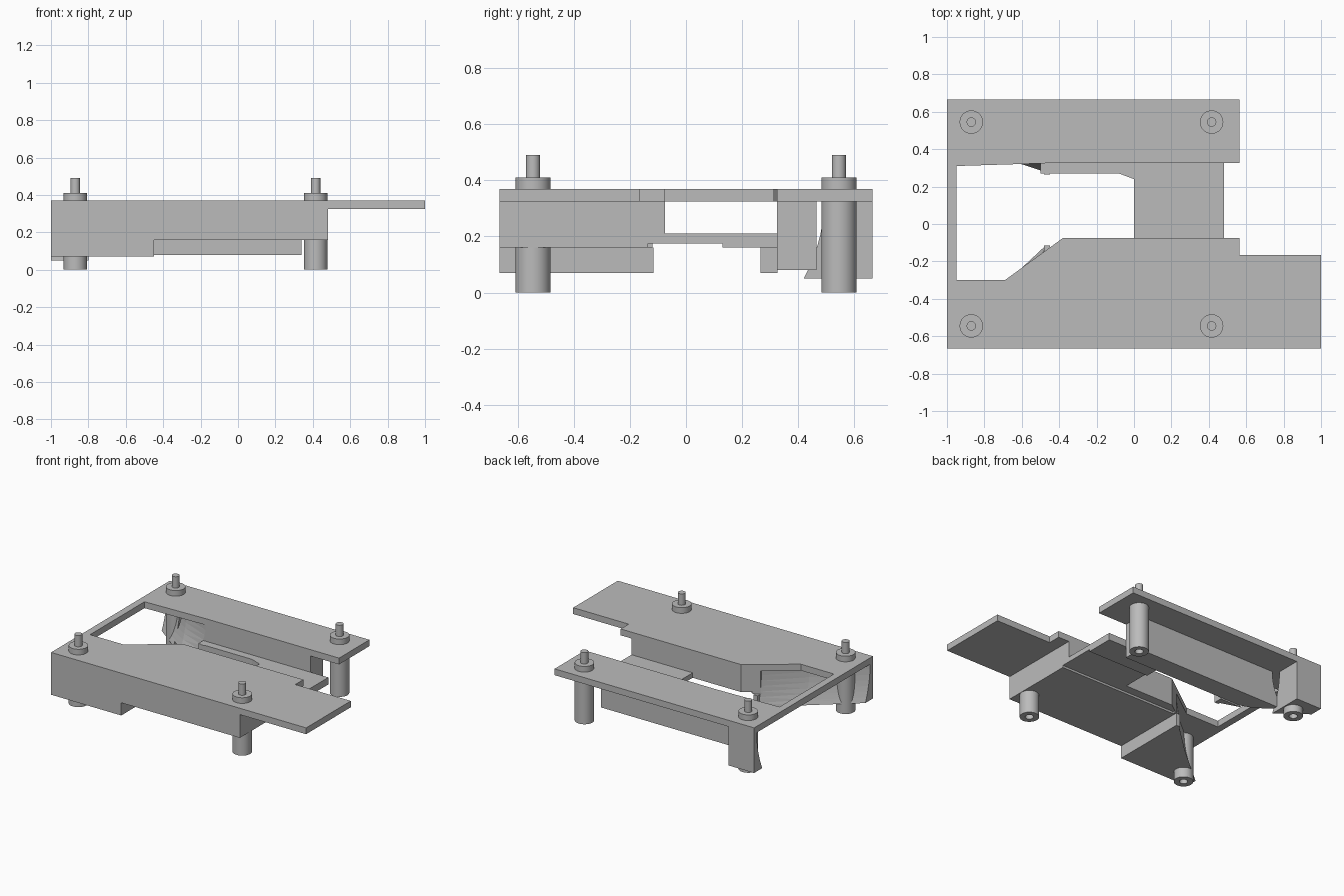
import bpy, bmesh, math

cube = bpy.data.objects.get("Cube")
if cube:
    bpy.data.objects.remove(cube, do_unlink=True)

gray = bpy.data.materials.new("plain_gray")
gray.use_nodes = True
gray.diffuse_color = (0.5, 0.5, 0.5, 1)
gray.node_tree.nodes["Principled BSDF"].inputs["Base Color"].default_value = (0.5, 0.5, 0.5, 1)


def finish(name, bm):
    bmesh.ops.recalc_face_normals(bm, faces=bm.faces)
    mesh = bpy.data.meshes.new(name)
    bm.to_mesh(mesh)
    bm.free()
    mesh.materials.append(gray)
    obj = bpy.data.objects.new(name, mesh)
    bpy.context.collection.objects.link(obj)
    return obj


def prism(name, outline, z0, z1):
    bm = bmesh.new()
    base = bm.faces.new([bm.verts.new((x, y, z0)) for x, y in outline])
    top = bmesh.ops.extrude_face_region(bm, geom=[base])["geom"]
    for v in top:
        if isinstance(v, bmesh.types.BMVert):
            v.co.z = z1
    return finish(name, bm)


def box(name, x0, x1, y0, y1, z0, z1):
    return prism(name, [(x0, y0), (x1, y0), (x1, y1), (x0, y1)], z0, z1)


def cut(obj, cutter):
    mod = obj.modifiers.new("cut", 'BOOLEAN')
    mod.operation = 'DIFFERENCE'
    mod.solver = 'EXACT'
    mod.object = cutter
    cutter.hide_render = True
    cutter.hide_set(True)


def funnel_cutter():
    # Each station: x, front edge (bottom, top), back edge (bottom, top)
    stations = [(-1.02, -0.58, -0.65, 0.58, 0.65),
                (-0.7, -0.31, -0.385, 0.33, 0.42),
                (-0.48, -0.11, -0.16, 0.265, 0.325)]
    steps, low, high = 8, 0.03, 0.325
    bm = bmesh.new()
    rings = []
    for x, fb, ft, bb, bt in stations:
        front, back = [], []
        for i in range(steps + 1):
            t = i / steps
            flare = (1 - t) ** 2
            z = low + (high - low) * t
            front.append(bm.verts.new((x, ft + (fb - ft) * flare, z)))
            back.append(bm.verts.new((x, bt + (bb - bt) * flare, z)))
        rings.append(front + back[::-1])
    n = len(rings[0])
    for a, b in zip(rings, rings[1:]):
        for i in range(n):
            j = (i + 1) % n
            bm.faces.new((a[i], a[j], b[j], b[i]))
    bm.faces.new(rings[0])
    bm.faces.new(rings[-1])
    bmesh.ops.triangulate(bm, faces=bm.faces)
    return finish("funnel_cutter", bm)


# Top plate: one outline around the open bay
prism("top_plate", [
    (-1, -0.665), (1, -0.665), (1, -0.165), (0.565, -0.165), (0.565, -0.075),
    (-0.38, -0.075), (-0.69, -0.3), (-0.95, -0.3), (-0.95, 0.31),
    (-0.47, 0.325), (0.565, 0.325), (0.565, 0.665), (-1, 0.665)], 0.325, 0.37)

# Front body and its deeper leg
front_body = prism("front_body", [
    (-1, -0.665), (0.48, -0.665), (0.48, -0.075), (-0.38, -0.075),
    (-0.69, -0.3), (-1, -0.3)], 0.16, 0.325)
front_leg = box("front_leg", -1, -0.45, -0.665, -0.115, 0.07, 0.16)

# Back wall, its inner foot and the corner leg
back_wall = box("back_wall", -0.97, 0.34, 0.325, 0.465, 0.08, 0.325)
back_foot = box("back_foot", -0.8, -0.45, 0.265, 0.326, 0.07, 0.21)
corner_leg = box("corner_leg", -1, -0.8, 0.35, 0.665, 0.05, 0.325)

# Floor joining both sides, with a ledge along the back wall
prism("floor", [(0, -0.075), (0.48, -0.075), (0.48, 0.326), (-0.5, 0.326),
                (-0.5, 0.27), (-0.08, 0.27), (0, 0.24)], 0.175, 0.21)
prism("floor_rib", [(0, 0.13), (0.48, 0.13), (0.48, 0.326), (-0.5, 0.326),
                    (-0.5, 0.27), (-0.08, 0.27), (0, 0.24)], 0.16, 0.175)

# Flared opening and shallow groove under the floor
funnel = funnel_cutter()
for part in (front_body, front_leg, back_wall, back_foot, corner_leg):
    cut(part, funnel)
cut(front_body, box("groove_cutter", -0.44, 0.5, -0.135, -0.05, 0.1, 0.175))


# Stacking posts: socket, shaft, collar and pin as one turned profile
def post(name, x, y, sides=32):
    profile = [(0, 0.1), (0.027, 0.1), (0.027, 0), (0.0625, 0),
               (0.0625, 0.41), (0.025, 0.41), (0.025, 0.49), (0, 0.49)]
    bm = bmesh.new()
    verts = [bm.verts.new((r, 0, z)) for r, z in profile]
    edges = [bm.edges.new(pair) for pair in zip(verts, verts[1:])]
    bmesh.ops.spin(bm, geom=verts + edges, cent=(0, 0, 0), axis=(0, 0, 1),
                   angle=math.tau, steps=sides, use_merge=True)
    bmesh.ops.remove_doubles(bm, verts=bm.verts, dist=0.0005)
    obj = finish(name, bm)
    obj.location = (x, y, 0)
    return obj


posts = [post(f"{side}_post_{end}", x, y)
         for side, y in (("front", -0.545), ("back", 0.545))
         for end, x in (("right", -0.87), ("left", 0.415))]

bpy.ops.object.select_all(action='DESELECT')
for obj in posts + [front_body, front_leg, back_wall, back_foot, corner_leg]:
    obj.select_set(True)
bpy.context.view_layer.objects.active = posts[0]
bpy.ops.object.shade_smooth_by_angle(angle=math.radians(30))
